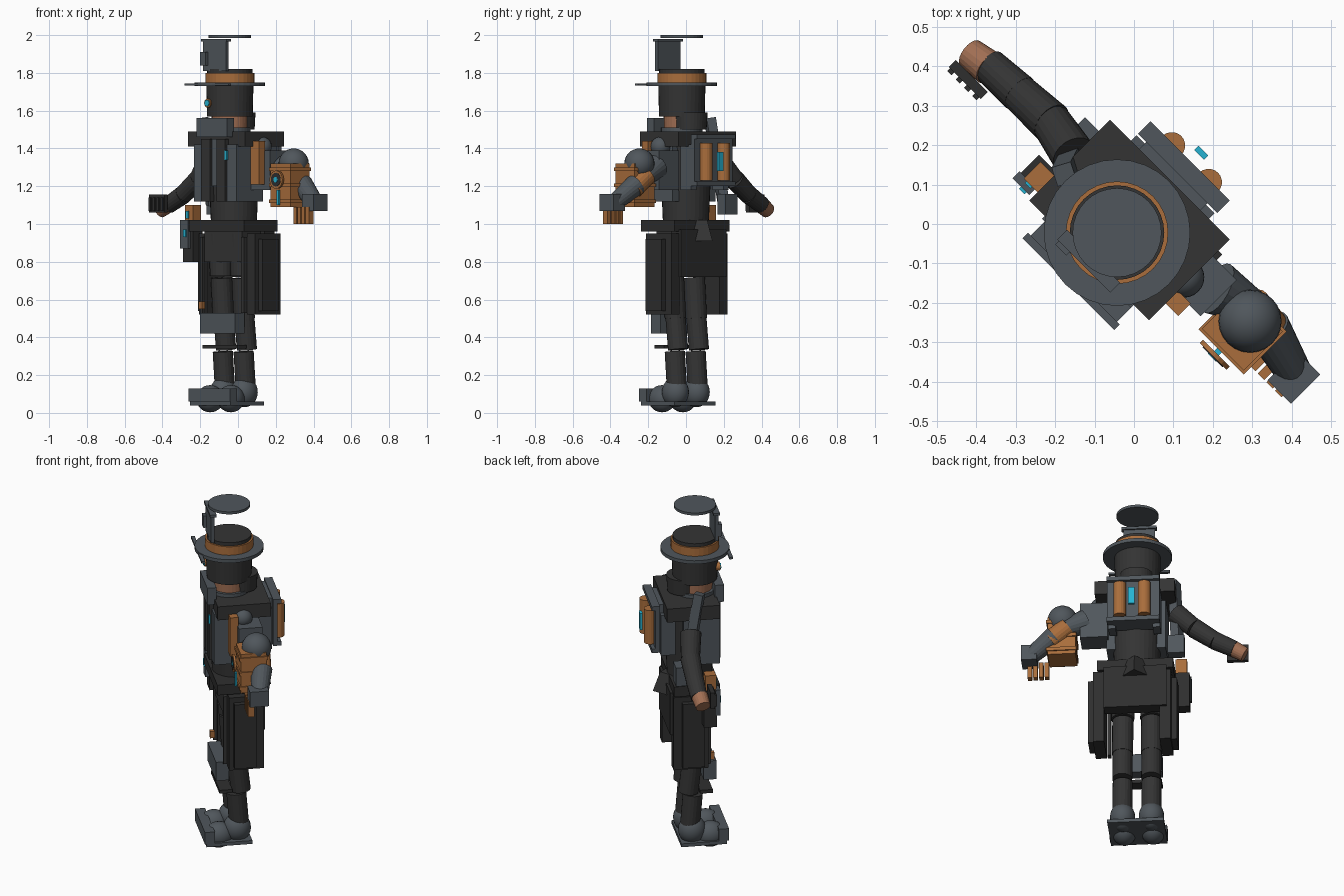
import bpy, bmesh, math
from mathutils import Matrix, Vector

default_cube = bpy.data.objects.get("Cube")
if default_cube:
    bpy.data.objects.remove(default_cube, do_unlink=True)

# The figure is built facing -y around its own centre line, then turned on the spot
PLACE = Matrix.Rotation(math.radians(-45), 4, "Z") @ Matrix.Translation((-.015, .004, 0))
SIDES = (("left", 1), ("right", -1))


def material(name, red, green, blue):
    mat = bpy.data.materials.new(name)
    mat.use_nodes = True
    colour = (red, green, blue, 1)
    mat.diffuse_color = colour
    shader = mat.node_tree.nodes["Principled BSDF"]
    shader.inputs["Base Color"].default_value = colour
    shader.inputs["Roughness"].default_value = .7
    return mat


black = material("black cloth", .034, .034, .034)
dark = material("dark leather", .028, .028, .028)
grey = material("steel grey", .08, .094, .107)
copper = material("copper", .4, .155, .045)
skin = material("skin", .36, .16, .088)
cyan = material("glowing cyan", .02, .45, .65)


def finish(name, mat, bm, local=Matrix(), smooth=False):
    mesh = bpy.data.meshes.new(name)
    bm.transform(PLACE @ local)
    bm.to_mesh(mesh)
    bm.free()
    mesh.materials.append(mat)
    obj = bpy.data.objects.new(name, mesh)
    bpy.context.collection.objects.link(obj)
    if smooth:
        for face in mesh.polygons:
            face.use_smooth = True


def box(name, mat, x, y, z):
    """Box from ranges along each axis."""
    bm = bmesh.new()
    bmesh.ops.create_cube(bm, size=1)
    for v in bm.verts:
        v.co = [low + (high - low) * (c + .5) for c, (low, high) in zip(v.co, (x, y, z))]
    finish(name, mat, bm)


def rod(name, mat, start, end, r_start, r_end=None, sides=20):
    """Cylinder or cone between two points."""
    start, end = Vector(start), Vector(end)
    axis = end - start
    bm = bmesh.new()
    bmesh.ops.create_cone(bm, cap_ends=True, segments=sides, radius1=r_start,
                          radius2=r_end or r_start, depth=axis.length)
    turn = axis.to_track_quat("Z", "Y").to_matrix().to_4x4()
    finish(name, mat, bm, Matrix.Translation((start + end) / 2) @ turn)


def disc(name, mat, centre, z, r_low, r_high=None):
    """Upright cylinder on the body's centre plane."""
    rod(name, mat, (0, centre, z[0]), (0, centre, z[1]), r_low, r_high, 32)


def ball(name, mat, centre, scale):
    bm = bmesh.new()
    bmesh.ops.create_uvsphere(bm, u_segments=24, v_segments=14, radius=1)
    finish(name, mat, bm, Matrix.Translation(centre) @ Matrix.Diagonal((*scale, 1)), True)


def limb(name, mat, points, radii):
    """Chain of tapered segments, each a little wider than the last one's end."""
    for i, (a, b) in enumerate(zip(points, points[1:])):
        rod(f"{name}_segment_{i}", mat, a, b, radii[i], radii[i] * .9)


# Hat, with its raised lid
HEAD = -.05
disc("hat_lid", grey, HEAD, (1.985, 2), .113)
disc("hat_top", black, HEAD, (1.79, 1.82), .12)
disc("hat_band", copper, HEAD, (1.75, 1.8), .13)
disc("hat_brim", grey, HEAD, (1.73, 1.75), .186)
disc("hat_crown", black, HEAD, (1.57, 1.74), .121, .125)
box("hat_front_plate", grey, (-.085, .085), (-.165, -.145), (1.81, 1.97))
box("hat_plate_cap", grey, (-.095, .095), (-.17, -.135), (1.965, 1.98))
box("hat_plate_badge", grey, (-.09, -.05), (-.182, -.16), (1.84, 1.91))
box("visor_bar", grey, (-.16, .17), (-.23, -.21), (1.732, 1.744))

# Head, hair and collar
disc("head", skin, HEAD, (1.46, 1.59), .092, .097)
disc("hair", black, .015, (1.5, 1.59), .085, .09)
disc("collar_ring", grey, HEAD, (1.47, 1.51), .11)
box("collar_plate", grey, (-.11, .12), (-.19, -.14), (1.46, 1.56))
rod("eyepiece_rim", copper, (-.04, -.15, 1.64), (-.04, -.178, 1.64), .024)
rod("eyepiece_lens", cyan, (-.04, -.17, 1.64), (-.04, -.184, 1.64), .017)

# Torso
box("shoulder_yoke", black, (-.215, .215), (-.15, .14), (1.41, 1.49))
disc("torso", black, -.02, (1.02, 1.43), .122, .14)
for side, s in SIDES:
    box(f"{side}_coat_front", grey, sorted((.05 * s, .16 * s)), (-.16, .04), (1.12, 1.42))
    box(f"{side}_lapel", black, sorted((.025 * s, .09 * s)), (-.175, -.12), (1.12, 1.45))
    box(f"{side}_pack_strap", grey, sorted((.1 * s, .14 * s)), (.08, .16), (1.18, 1.42))
box("chest_light", cyan, (.09, .105), (-.18, -.17), (1.34, 1.39))
box("shirt_front", grey, (-.03, .03), (-.16, -.1), (1.2, 1.45))

# Backpack with twin tanks between two ledges
box("pack_body", grey, (-.11, .11), (.1, .17), (1.2, 1.47))
box("pack_plate", grey, (-.14, .145), (.165, .19), (1.2, 1.47))
for name, z in (("top", 1.45), ("bottom", 1.2)):
    box(f"pack_{name}_ledge", grey, (-.14, .145), (.165, .21), (z, z + .025))
box("pack_light", cyan, (-.01, .025), (.237, .252), (1.28, 1.38))
for side, s in SIDES:
    x = .066 * s + .008
    rod(f"{side}_tank", copper, (x, .205, 1.23), (x, .205, 1.43), .034)

# Belt and coat skirt
box("belt", dark, (-.205, .205), (-.15, .1), (.96, 1.02))
box("back_skirt", dark, (-.17, .17), (.04, .115), (.72, .97))
rod("back_bustle", black, (0, .08, .91), (0, .08, 1.02), .1, .06, 4)
box("hips", black, (-.14, .14), (-.1, .08), (.8, .97))
for side, s in SIDES:
    panel_x = sorted((.15 * s + .018, .21 * s + .018))
    edge_x = sorted((.2 * s + .018, .24 * s + .018))
    box(f"{side}_skirt_panel", dark, panel_x, (-.09, .1), (.52, .95))
    box(f"{side}_skirt_edge", dark, edge_x, (-.065, .055), (.54, .92))
    box(f"{side}_coat_tail", black, sorted((.145 * s, .165 * s)), (-.11, -.07), (.53, .93))

# Legs, boots and shin guards
for side, s in SIDES:
    x = .078 * s
    rod(f"{side}_hip", black, (x, -.04, .95), (x, -.035, .725), .062)
    rod(f"{side}_thigh", black, (x, -.035, .715), (x, -.02, .5), .057)
    rod(f"{side}_knee", black, (x, -.02, .51), (x, 0, .335), .054)
    rod(f"{side}_shin", black, (x, -.025, .325), (x, -.01, .14), .054)
    ball(f"{side}_heel", grey, (x, -.02, .11), (.068, .075, .08))
    ball(f"{side}_toe", grey, (x, -.12, .075), (.066, .08, .072))
box("knee_guard", grey, (-.13, .135), (-.145, -.075), (.42, .53))
box("knee_clasp", copper, (-.155, -.13), (-.13, -.105), (.55, .59))
box("shin_band", dark, (-.13, .13), (-.125, -.055), (.34, .36))
box("sole", grey, (-.15, .155), (-.2, .05), (.04, .06))
box("toe_cap", grey, (-.15, .16), (-.21, -.155), (.06, .13))

# Right arm, bare hand and its knuckle plate
limb("right_arm", black, ((-.215, .01, 1.34), (-.315, .03, 1.235), (-.425, .025, 1.155),
                          (-.53, .02, 1.1)), (.057, .054, .05))
rod("right_hand", skin, (-.525, .016, 1.105), (-.585, .008, 1.07), .045, .04)
box("knuckle_plate", dark, (-.6, -.485), (-.055, -.03), (1.06, 1.155))
for i in range(4):
    x = -.595 + i * .03
    box(f"knuckle_{i}", dark, (x, x + .015), (-.065, -.05), (1.07, 1.14))

# Mechanical left arm: shoulder, engine block, dome and gauge
box("arm_mount", grey, (.15, .3), (-.05, .08), (1.18, 1.39))
rod("arm_mount_cone", grey, (.28, .03, 1.3), (.38, .06, 1.25), .07, .045)
ball("arm_joint", grey, (.2, -.01, 1.41), (.052, .052, .052))
box("arm_piston", copper, (.195, .26), (-.09, -.045), (1.21, 1.44))
box("engine_block", copper, (.325, .475), (-.07, .07), (1.09, 1.32))
for i in range(3):
    z = 1.11 + i * .085
    box(f"engine_rib_{i}", copper, (.32, .482), (-.077, .077), (z, z + .02))
ball("engine_dome", grey, (.398, .03, 1.32), (.08, .08, .08))
rod("gauge_rim", copper, (.395, -.088, 1.235), (.395, -.1, 1.235), .048)
rod("gauge_face", dark, (.395, -.09, 1.235), (.395, -.102, 1.235), .036)
rod("gauge_light", cyan, (.395, -.1, 1.235), (.395, -.104, 1.235), .015)
box("engine_light", cyan, (.387, .403), (-.088, -.077), (1.1, 1.18))

# Mechanical forearm, hand and fingers
rod("elbow_sleeve", copper, (.37, .055, 1.26), (.465, .045, 1.185), .055)
rod("forearm", grey, (.44, .05, 1.21), (.575, .015, 1.11), .058, .045)
box("metal_palm", grey, (.535, .62), (-.045, .06), (1.07, 1.16))
for i in range(4):
    x = .475 + i * .031
    box(f"metal_finger_{i}", copper, (x, x + .023), (-.05, -.015), (1, 1.09))

# Slung weapon on the right flank
rod("weapon_barrel", grey, (-.2, -.04, 1.56), (-.225, .04, 1.1), .036, sides=4)
box("weapon_stock", grey, (-.265, -.175), (.04, .1), (1.05, 1.16))

# Holster on the right hip
box("holster", dark, (-.28, -.205), (-.12, -.05), (.8, 1.01))
box("holster_plate", grey, (-.285, -.225), (-.14, -.115), (.87, 1.02))
box("holster_grip", copper, (-.265, -.205), (-.12, -.06), (1, 1.1))
for i in range(2):
    y, z = -.127 - i * .02, 1.03 - i * .1
    box(f"holster_light_{i}", cyan, (-.255, -.235), (y, y + .01), (z, z + .04))
